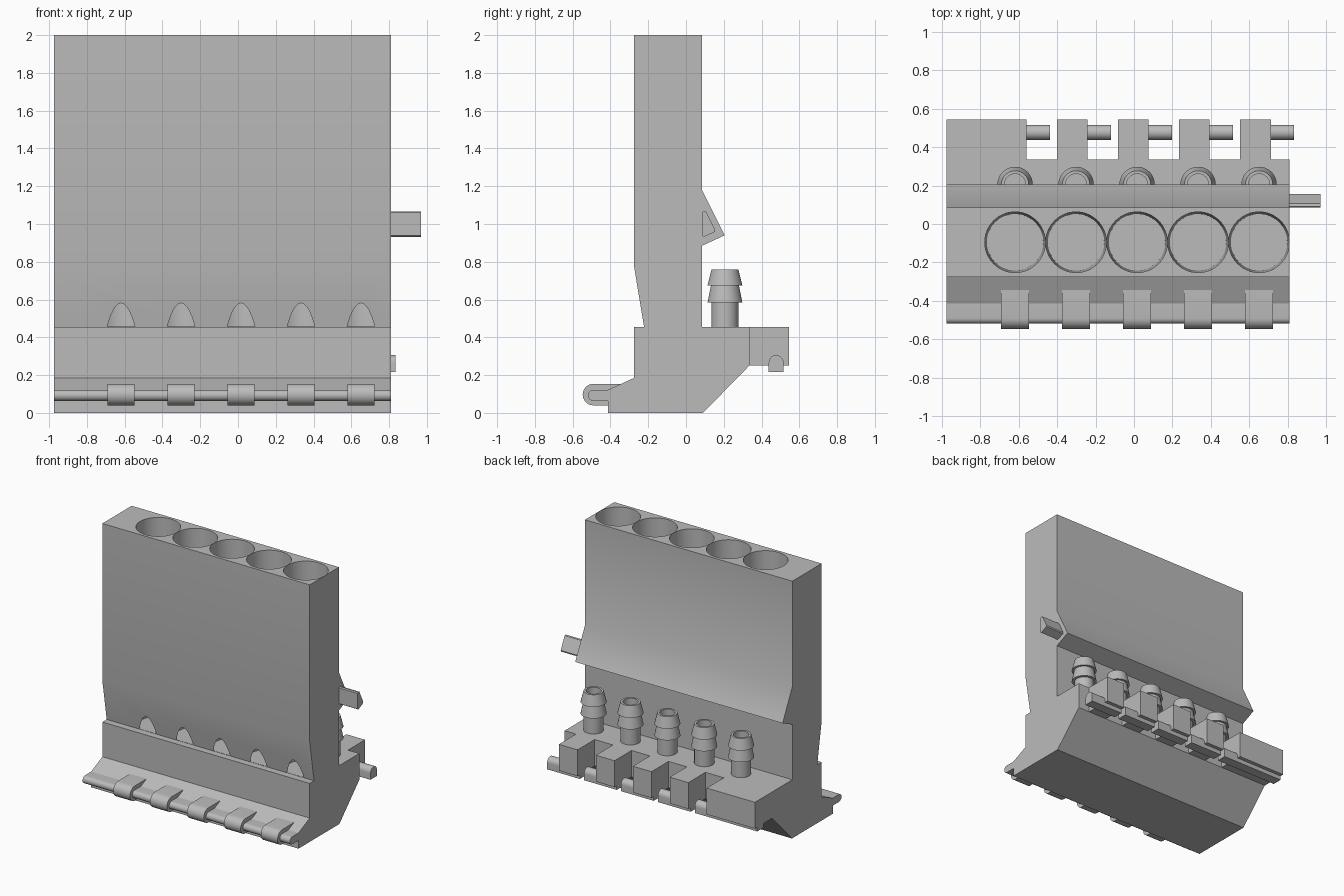
import bpy, bmesh, math

cube = bpy.data.objects.get("Cube")
if cube:
    bpy.data.objects.remove(cube, do_unlink=True)

GREY = (0.5, 0.5, 0.5, 1.0)
mat = bpy.data.materials.new("light grey plastic")
mat.use_nodes = True
mat.diffuse_color = GREY
mat.node_tree.nodes["Principled BSDF"].inputs["Base Color"].default_value = GREY

LEFT, RIGHT = 0.81, -0.975
STATIONS = [0.016 + 0.3175 * i for i in range(-2, 3)]
BORE_Y, TUBE_Y = -0.095, 0.206


def finish(name, bm):
    bmesh.ops.recalc_face_normals(bm, faces=bm.faces)
    mesh = bpy.data.meshes.new(name)
    bm.to_mesh(mesh)
    bm.free()
    mesh.materials.append(mat)
    obj = bpy.data.objects.new(name, mesh)
    bpy.context.collection.objects.link(obj)
    return obj


def smooth(obj):
    bpy.ops.object.select_all(action='DESELECT')
    obj.select_set(True)
    bpy.context.view_layer.objects.active = obj
    bpy.ops.object.shade_smooth_by_angle(angle=math.radians(30))


def prism(bm, profile, x0, x1):
    """Extrude a (y, z) profile along x."""
    face = bm.faces.new([bm.verts.new((x0, y, z)) for y, z in profile])
    new = bmesh.ops.extrude_face_region(bm, geom=[face])["geom"]
    verts = [v for v in new if isinstance(v, bmesh.types.BMVert)]
    bmesh.ops.translate(bm, verts=verts, vec=(x1 - x0, 0, 0))


def lathe(bm, profile, x, y, closed=False, n=40):
    """Revolve an (r, z) profile about a vertical axis; cap it if not a closed loop."""
    rings = [[bm.verts.new((x + r * math.cos(2 * math.pi * k / n),
                            y + r * math.sin(2 * math.pi * k / n), z))
              for k in range(n)] for r, z in profile]
    pairs = list(zip(rings, rings[1:]))
    if closed:
        pairs.append((rings[-1], rings[0]))
    else:
        bm.faces.new(rings[0])
        bm.faces.new(rings[-1])
    for a, b in pairs:
        for k in range(n):
            j = (k + 1) % n
            bm.faces.new((a[k], a[j], b[j], b[k]))


def arc(cy, cz, r, start, end, n=14):
    return [(cy + r * math.cos(math.radians(start + (end - start) * k / n)),
             cz + r * math.sin(math.radians(start + (end - start) * k / n)))
            for k in range(n + 1)]


# Main body: tall wall, rear ridge and sloped foot in one section
bm = bmesh.new()
prism(bm, [(-0.275, 2), (0.085, 2), (0.085, 1.18), (0.205, 0.94), (0.085, 0.885),
           (0.085, 0.455), (0.335, 0.455), (0.335, 0.25), (0.09, 0), (-0.413, 0),
           (-0.413, 0.122), (-0.275, 0.185), (-0.275, 0.455), (-0.222, 0.455),
           (-0.275, 0.775)], RIGHT, LEFT)
body = finish("body", bm)

# Tapered bores and tube holes cut from the body
bm = bmesh.new()
for x in STATIONS:
    lathe(bm, [(0.147, 0.457), (0.158, 2.02)], x, BORE_Y, n=64)
    lathe(bm, [(0.055, 0.3), (0.055, 0.5)], x, TUBE_Y)
cutter = finish("bore_cutter", bm)
cutter.hide_render = True
mod = body.modifiers.new("bores", 'BOOLEAN')
mod.operation = 'DIFFERENCE'
mod.solver = 'EXACT'
mod.object = cutter
bpy.context.view_layer.objects.active = body
bpy.ops.object.modifier_apply(modifier=mod.name)
bpy.data.objects.remove(cutter, do_unlink=True)
smooth(body)

# Hollow barbed hose fittings
bm = bmesh.new()
for x in STATIONS:
    lathe(bm, [(0.055, 0.45), (0.071, 0.45), (0.071, 0.585), (0.092, 0.585),
               (0.074, 0.675), (0.092, 0.675), (0.071, 0.76), (0.055, 0.76)],
          x, TUBE_Y, closed=True)
smooth(finish("hose_barbs", bm))

# Rounded rail along the front foot
bm = bmesh.new()
prism(bm, arc(-0.49, 0.093, 0.029, 90, 270) + [(-0.4, 0.064), (-0.4, 0.122)], RIGHT, LEFT)
smooth(finish("front_rail", bm))

# Rounded hooks around the rail
bm = bmesh.new()
for x in STATIONS:
    prism(bm, arc(-0.49, 0.097, 0.057, 90, 270) + [(-0.4, 0.04), (-0.34, 0.154)],
          x - 0.072, x + 0.072)
smooth(finish("front_hooks", bm))

# Rear tabs, the first one wide, each with a round-topped pin
tabs = bmesh.new()
pins = bmesh.new()
for i in range(5):
    end = -0.56 + 0.318 * i
    start = RIGHT if i == 0 else end - 0.16
    prism(tabs, [(0.32, 0.25), (0.545, 0.25), (0.545, 0.455), (0.32, 0.455)], start, end)
    prism(pins, arc(0.477, 0.267, 0.039, 0, 180) + [(0.438, 0.217), (0.516, 0.217)],
          start + 0.001, end + 0.122)
finish("rear_tabs", tabs)
smooth(finish("rear_pins", pins))

# Wedge-shaped locating peg on the left side
bm = bmesh.new()
prism(bm, [(0.086, 1.06), (0.092, 1.067), (0.107, 1.065), (0.155, 0.968),
           (0.152, 0.958), (0.094, 0.932), (0.086, 0.938)], LEFT - 0.05, 0.97)
finish("side_peg", bm)
